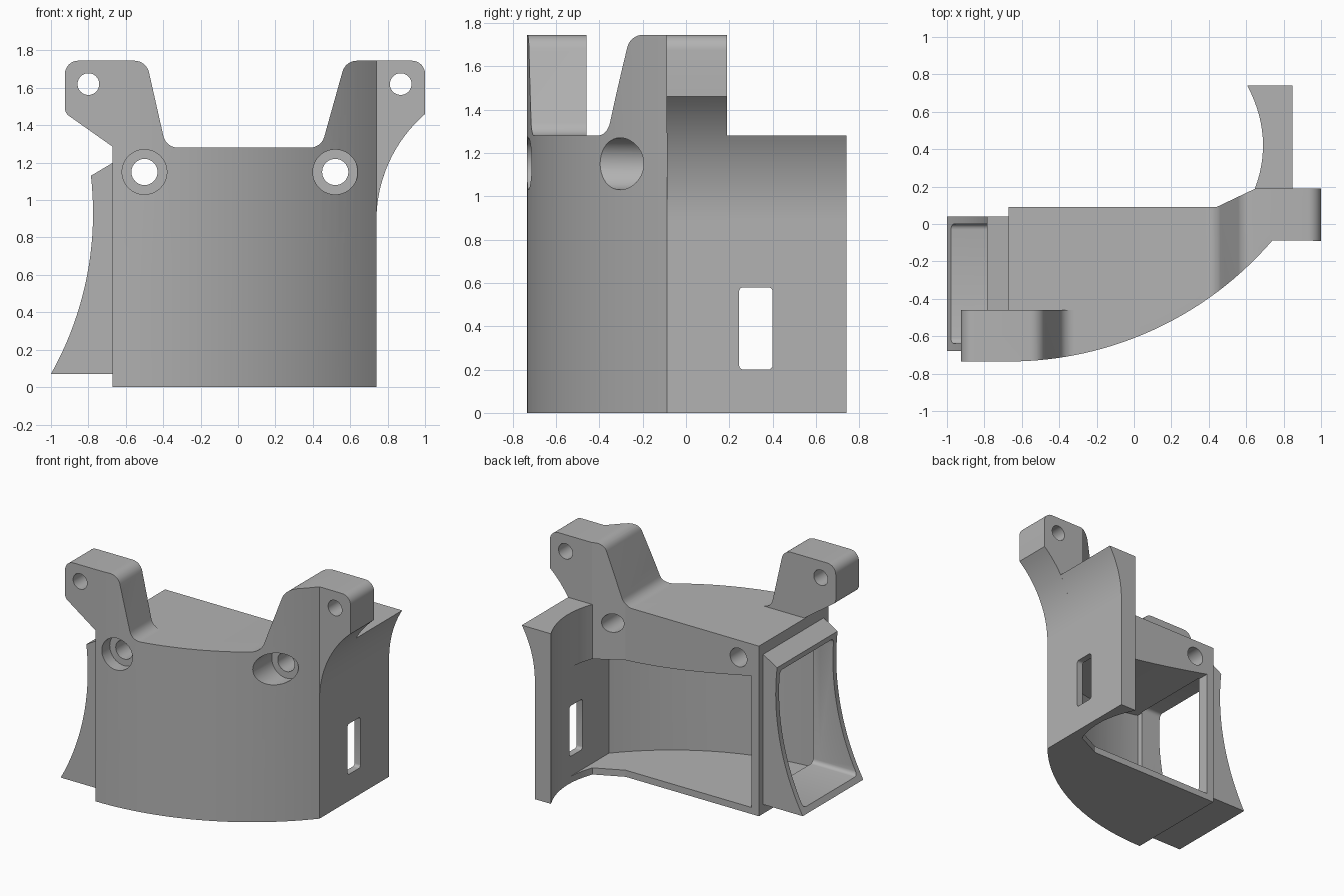
import bpy, bmesh, math
from mathutils import Vector

cube = bpy.data.objects.get("Cube")
if cube:
    bpy.data.objects.remove(cube, do_unlink=True)

grey = bpy.data.materials.new("matte_grey")
grey.use_nodes = True
grey.diffuse_color = (0.45, 0.45, 0.45, 1)
grey.node_tree.nodes["Principled BSDF"].inputs["Base Color"].default_value = (0.45, 0.45, 0.45, 1)

PLACE = {"x": lambda a, b, d: (d, a, b),
         "y": lambda a, b, d: (a, d, b),
         "z": lambda a, b, d: (a, b, d)}


def prism(name, pts, axis, lo, hi):
    """Extrude a closed outline along an axis."""
    bm = bmesh.new()
    ends = [[bm.verts.new(PLACE[axis](a, b, d)) for a, b in pts] for d in (lo, hi)]
    bm.faces.new(ends[0])
    bm.faces.new(ends[1])
    for i in range(len(pts)):
        j = (i + 1) % len(pts)
        bm.faces.new((ends[0][i], ends[0][j], ends[1][j], ends[1][i]))
    bmesh.ops.recalc_face_normals(bm, faces=bm.faces)
    mesh = bpy.data.meshes.new(name)
    bm.to_mesh(mesh)
    bm.free()
    obj = bpy.data.objects.new(name, mesh)
    obj.data.materials.append(grey)
    bpy.context.collection.objects.link(obj)
    return obj


def rounded(corners, steps=8):
    """Outline from (a, b, radius) corners; a zero radius stays sharp."""
    out = []
    for i, (a, b, r) in enumerate(corners):
        p = Vector((a, b))
        if r == 0:
            out.append((a, b))
            continue
        u = (Vector(corners[i - 1][:2]) - p).normalized()
        v = (Vector(corners[(i + 1) % len(corners)][:2]) - p).normalized()
        half = u.angle(v) / 2
        c = p + (u + v).normalized() * (r / math.sin(half))
        s = p + u * (r / math.tan(half)) - c
        e = p + v * (r / math.tan(half)) - c
        turn = math.atan2(s.x * e.y - s.y * e.x, s.dot(e))
        for k in range(steps + 1):
            t = turn * k / steps
            out.append((c.x + s.x * math.cos(t) - s.y * math.sin(t),
                        c.y + s.x * math.sin(t) + s.y * math.cos(t)))
    return out


def circle(cx, cy, r, n=40):
    return [(cx + r * math.cos(math.tau * k / n), cy + r * math.sin(math.tau * k / n)) for k in range(n)]


def combine(obj, tool, operation, keep=False):
    mod = obj.modifiers.new(operation.lower(), "BOOLEAN")
    mod.operation = operation
    mod.solver = "EXACT"
    mod.object = tool
    bpy.context.view_layer.objects.active = obj
    bpy.ops.object.modifier_apply(modifier=mod.name)
    if not keep:
        bpy.data.objects.remove(tool, do_unlink=True)


def front_arc(radius, x0, x1, n=28):
    """Bowed front wall in plan, centred behind the right edge."""
    cx, cy = -0.67, 1.125
    a0, a1 = (math.asin((x - cx) / radius) for x in (x0, x1))
    return [(cx + radius * math.sin(a0 + (a1 - a0) * k / n),
             cy - radius * math.cos(a0 + (a1 - a0) * k / n)) for k in range(n + 1)]


def flare(z_top, n=16):
    """Outer left side sweeping outward with height."""
    r, z0, x0 = 0.755, 0.89, 0.74
    top = math.asin((z_top - z0) / r)
    return [(x0 + r * (1 - math.cos(top * k / n)), z0 + r * math.sin(top * k / n)) for k in range(n + 1)]


# Main body with the left mounting ear
ear = rounded([(1.0, 1.47, 0), (1.0, 1.745, 0.07), (0.575, 1.745, 0.08), (0.445, 1.28, 0.08), (0, 1.28, 0)])
outline = [(-0.67, 0), (0.74, 0)] + flare(1.46) + ear + [(-0.67, 1.28)]
body = prism("main_body", outline, "y", -0.9, 0.9)
plan = front_arc(1.86, -0.67, 0.74) + [(1.02, -0.09), (1.02, 0.19), (0.65, 0.19), (0.44, 0.09), (-0.67, 0.09)]
combine(body, prism("body_plan", plan, "z", -0.1, 2), "INTERSECT")

# Right mounting ear
outline = rounded([(-0.67, 1.275, 0), (-0.67, 1.285, 0), (-0.925, 1.465, 0.05), (-0.925, 1.745, 0.07),
                   (-0.49, 1.745, 0.08), (-0.385, 1.28, 0.08), (-0.3, 1.28, 0), (-0.3, 1.275, 0)])
right_ear = prism("right_ear", outline, "y", -0.9, 0)
plan = [(-0.95, -0.735)] + front_arc(1.86, -0.67, -0.2) + [(-0.2, -0.46), (-0.95, -0.46)]
combine(right_ear, prism("ear_plan", plan, "z", 1, 2), "INTERSECT")

# Rear wing with a hollowed inner face
outline = [(0.5, 0), (0.74, 0)] + flare(1.28) + [(0.5, 1.28)]
wing = prism("rear_wing", outline, "y", 0.0, 0.9)
inner = []
for k in range(15):
    y = 0.19 + 0.55 * k / 14
    inner.append((0.69 - 0.82 * (y - 0.42) ** 2, y))
combine(wing, prism("wing_plan", inner + [(1, 0.74), (1, 0.19)], "z", -0.1, 2), "INTERSECT")
slot = rounded([(0.245, 0.2, 0.02), (0.4, 0.2, 0.02), (0.4, 0.58, 0.02), (0.245, 0.58, 0.02)], 4)
combine(wing, prism("slot_cutter", slot, "x", 0.5, 1), "DIFFERENCE")

# Side duct with curved mouth
mouth = []
for k in range(21):
    z = 0.07 + 1.06 * k / 20
    mouth.append((-0.775 - 1.755 + math.sqrt(1.755 ** 2 - (z - 0.93) ** 2), z))
duct = prism("side_duct", mouth + [(-0.66, 1.205), (-0.66, 0.07)], "y", -0.68, 0.04)

# Hollow interior, open at the rear
ceiling = [(-0.61 + 1.3 * k / 16, 1.04 - 0.17 * math.sin(math.pi / 2 * k / 16)) for k in range(17)]
cavity = prism("cavity_cutter", [(0.69, 0.05), (-0.61, 0.05)] + ceiling, "y", -0.9, 0.9)
plan = front_arc(1.81, -0.61, 0.69) + [(0.69, 0.42), (-0.61, 0.42)]
combine(cavity, prism("cavity_plan", plan, "z", -0.1, 2), "INTERSECT")
combine(body, cavity, "DIFFERENCE", keep=True)
combine(wing, cavity, "DIFFERENCE")

# Passage from the interior out through the duct
passage_outline = rounded([(-0.64, 0.11, 0.03), (0.0, 0.11, 0.03), (0.0, 1.09, 0.03), (-0.64, 1.09, 0.03)], 4)
passage = prism("passage_cutter", passage_outline, "x", -1.1, -0.6)
combine(body, passage, "DIFFERENCE", keep=True)
combine(duct, passage, "DIFFERENCE")

# Screw holes: counterbored pair in the body, plain ones in the ears
for x, seat in ((-0.5, -0.64), (0.52, -0.17)):
    combine(body, prism("bore_cutter", circle(x, 1.15, 0.12), "y", -0.9, seat), "DIFFERENCE")
    combine(body, prism("screw_cutter", circle(x, 1.15, 0.07), "y", -0.95, 0.5), "DIFFERENCE")
for obj, x in ((body, 0.87), (right_ear, -0.8)):
    combine(obj, prism("ear_hole_cutter", circle(x, 1.62, 0.058), "y", -0.9, 0.5), "DIFFERENCE")

# Smooth curved faces, keep edges crisp
for obj in (body, right_ear, wing, duct):
    bpy.ops.object.select_all(action="DESELECT")
    obj.select_set(True)
    bpy.context.view_layer.objects.active = obj
    bpy.ops.object.shade_smooth_by_angle(angle=math.radians(25))
